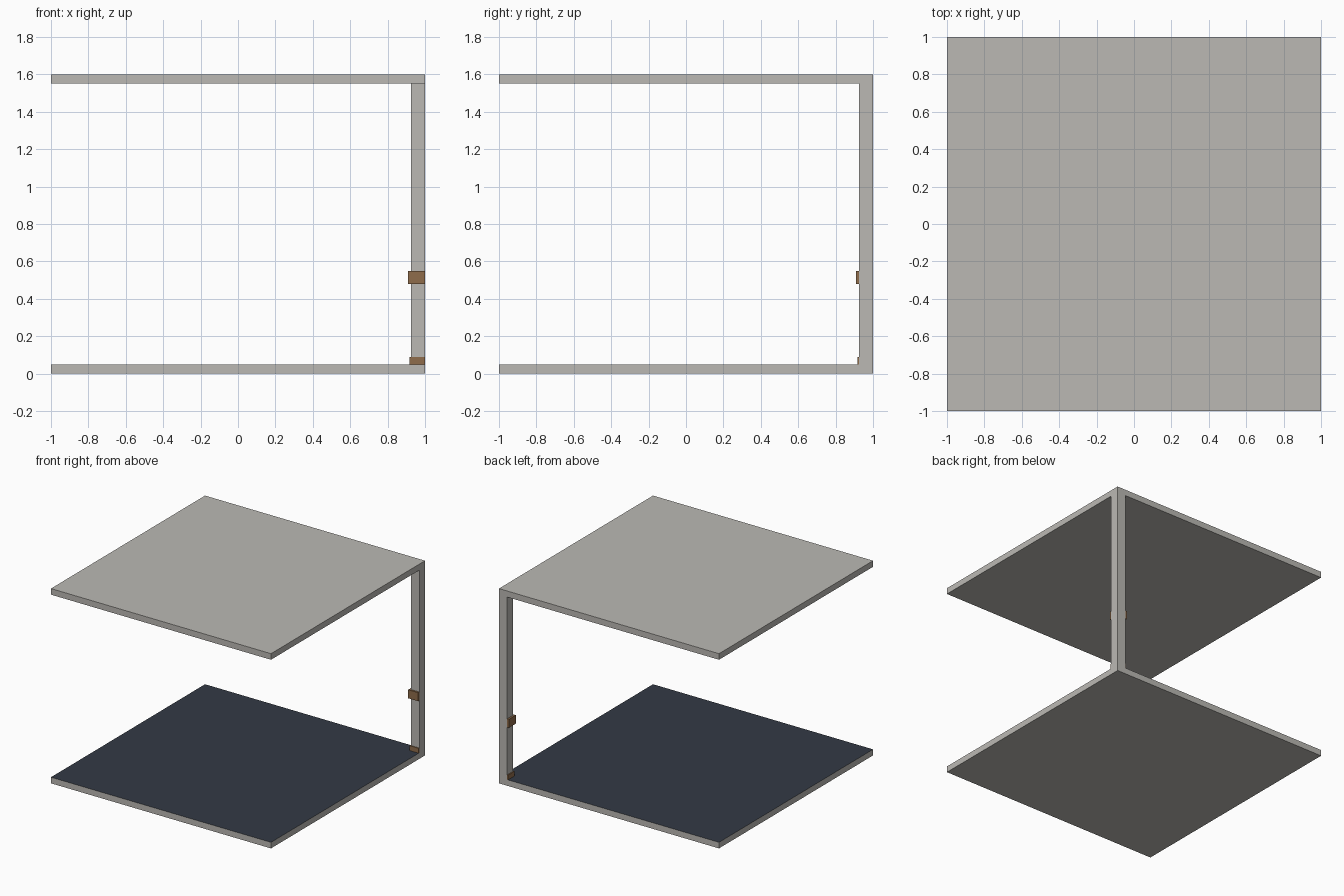
import bpy

cube = bpy.data.objects.get("Cube")
if cube:
    bpy.data.objects.remove(cube, do_unlink=True)


def make_material(name, color):
    mat = bpy.data.materials.new(name)
    mat.use_nodes = True
    mat.diffuse_color = (*color, 1)
    bsdf = next(n for n in mat.node_tree.nodes if n.type == 'BSDF_PRINCIPLED')
    bsdf.inputs["Base Color"].default_value = (*color, 1)
    return mat


def make_box(name, low, high, *mats):
    """Axis-aligned box between two corners."""
    bpy.ops.mesh.primitive_cube_add(size=1)
    obj = bpy.context.object
    obj.name = name
    for v in obj.data.vertices:
        v.co = [h if c > 0 else l for c, l, h in zip(v.co, low, high)]
    for mat in mats:
        obj.data.materials.append(mat)
    return obj


plaster = make_material("warm_grey_plaster", (0.497, 0.485, 0.456))
carpet = make_material("dark_blue_floor", (0.033, 0.042, 0.060))
wood = make_material("brown_wood", (0.275, 0.150, 0.070))

HEIGHT, SLAB, INNER = 1.6, 0.05, 0.925

# Floor slab with a dark covering on its upper face, and the ceiling slab
floor = make_box("floor_slab", (-1, -1, 0), (1, 1, SLAB), plaster, carpet)
for face in floor.data.polygons:
    if face.normal.z > 0.5:
        face.material_index = 1
make_box("ceiling_slab", (-1, -1, HEIGHT - SLAB), (1, 1, HEIGHT), plaster)

# Corner post joining the slabs
make_box("corner_post", (INNER, INNER, SLAB), (1, 1, HEIGHT - SLAB), plaster)

# Wooden trims wrapping the two inner faces of the post
for name, edge, bottom, top in (("chair_rail", 0.91, 0.48, 0.55),
                                ("skirting_board", 0.917, SLAB, 0.09)):
    make_box(name + "_front", (edge, edge, bottom), (1, INNER, top), wood)
    make_box(name + "_side", (edge, INNER, bottom), (INNER, 1, top), wood)
